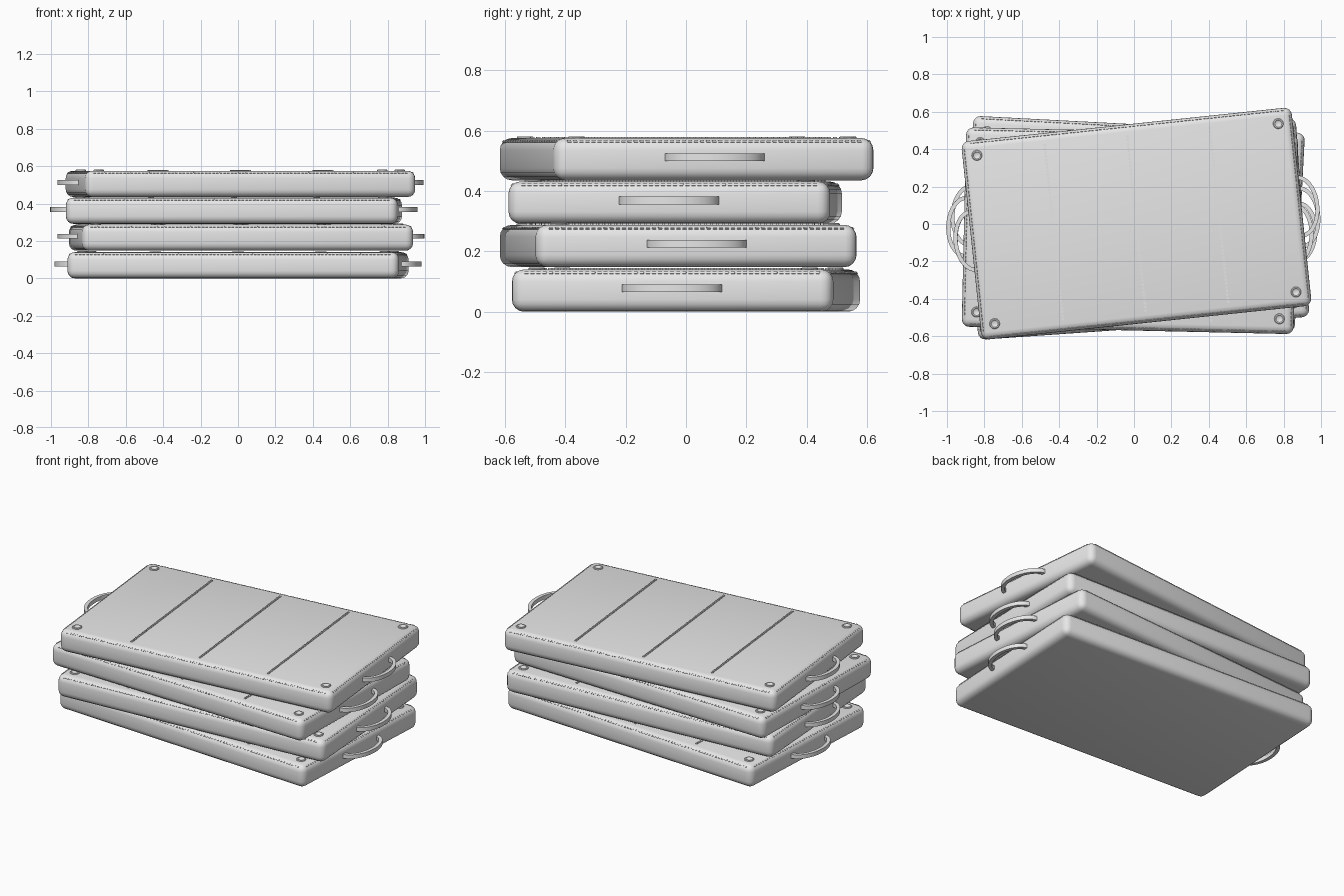
import bpy, bmesh, math
from mathutils import Matrix

if "Cube" in bpy.data.objects:
    bpy.data.objects.remove(bpy.data.objects["Cube"])

L, W, H = 1.775, 1.066, 0.14      # size of one mat
R = 0.04                          # edge rounding
STEP = 0.1437                     # stacking height

grey = bpy.data.materials.new("grey vinyl")
grey.diffuse_color = (0.8, 0.8, 0.8, 1)
grey.use_nodes = True
grey.node_tree.nodes["Principled BSDF"].inputs["Base Color"].default_value = grey.diffuse_color


def finish(bm, name, place, smooth=True):
    bmesh.ops.recalc_face_normals(bm, faces=bm.faces)
    me = bpy.data.meshes.new(name)
    bm.to_mesh(me)
    bm.free()
    me.materials.append(grey)
    ob = bpy.data.objects.new(name, me)
    ob.matrix_world = place
    bpy.context.collection.objects.link(ob)
    if smooth:
        bpy.ops.object.select_all(action='DESELECT')
        ob.select_set(True)
        bpy.context.view_layer.objects.active = ob
        bpy.ops.object.shade_smooth_by_angle(angle=math.radians(35))
    return ob


def box(bm, size, m):
    bmesh.ops.create_cube(bm, size=1, matrix=m @ Matrix.Diagonal((*size, 1)))


def stitch_row(bm, length, m, pitch=0.02, width=0.012, height=0.006):
    """Row of small stitches along the local x axis of m."""
    n = round(length / pitch)
    for i in range(n):
        x = (i - (n - 1) / 2) * length / n
        box(bm, (pitch * 0.65, width, height), m @ Matrix.Translation((x, 0, 0)))


def build_pad(place):
    bm = bmesh.new()
    box(bm, (L, W, H), Matrix.Translation((0, 0, H / 2)))
    bmesh.ops.bevel(bm, geom=bm.edges[:], offset=R, segments=4,
                    profile=0.5, affect='EDGES')
    finish(bm, "mat_pad", place)


def build_stitching(place):
    bm = bmesh.new()
    # three fold lines across the mat
    for i in (-1, 0, 1):
        stitch_row(bm, 0.955, Matrix.Translation((i * L / 4, 0, H + 0.001))
                   @ Matrix.Rotation(math.pi / 2, 4, 'Z'))
    # edge seams on the rounded top border
    d = R * (1 - math.sqrt(0.5))
    for k in range(4):
        length, reach = ((L, W), (W, L))[k % 2]
        m = (Matrix.Rotation(k * math.pi / 2, 4, 'Z')
             @ Matrix.Translation((0, -reach / 2 + d, H - d))
             @ Matrix.Rotation(math.pi / 4, 4, 'X'))
        stitch_row(bm, length - 2 * R, m, width=0.008, height=0.005)
    finish(bm, "mat_stitching", place, smooth=False)


def build_eyelets(place):
    # stepped ring profile (radius, height) spun around each corner point
    profile = [(0.028, -0.004), (0.028, 0.003), (0.025, 0.006), (0.019, 0.006),
               (0.016, 0.003), (0.013, 0.001), (0.0, 0.001)]
    bm = bmesh.new()
    n = 20
    for sx in (-1, 1):
        for sy in (-1, 1):
            rings = []
            for r, z in profile[:-1]:
                rings.append([bm.verts.new((sx * 0.81 + r * math.cos(a * math.tau / n),
                                            sy * 0.4525 + r * math.sin(a * math.tau / n),
                                            H + z)) for a in range(n)])
            for a, b in zip(rings, rings[1:]):
                for i in range(n):
                    j = (i + 1) % n
                    bm.faces.new((a[i], a[j], b[j], b[i]))
            bm.faces.new(rings[-1])
    finish(bm, "mat_eyelets", place)


def build_handle(place, side):
    # flat strap swept along half an ellipse
    bm = bmesh.new()
    n, t, h = 20, 0.022, 0.025
    rings = []
    for i in range(n + 1):
        a = -math.pi / 2 + math.pi * i / n
        c, s = math.cos(a), math.sin(a)
        ring = []
        for k, z in ((0, -h / 2), (t, -h / 2), (t, h / 2), (0, h / 2)):
            ring.append(bm.verts.new((side * (L / 2 - 0.012 + (0.107 - k) * c),
                                      (0.167 - k) * s, 0.077 + z)))
        rings.append(ring)
    for a, b in zip(rings, rings[1:]):
        for k in range(4):
            bm.faces.new((a[k], a[(k + 1) % 4], b[(k + 1) % 4], b[k]))
    bm.faces.new(rings[0])
    bm.faces.new(rings[-1])
    finish(bm, "strap_handle", place)


# four mats, each shifted and turned a little: x, y, degrees
stack = [(0.0, 0.0, -3.0), (0.016, -0.026, 4.0), (-0.022, -0.036, -1.3), (0.013, 0.002, 6.0)]
for i, (x, y, turn) in enumerate(stack):
    place = (Matrix.Translation((x, y, i * STEP + 0.004))
             @ Matrix.Rotation(math.radians(turn), 4, 'Z'))
    if i == 0:
        place.translation.z = 0
    build_pad(place)
    build_stitching(place)
    build_eyelets(place)
    for side in (-1, 1):
        build_handle(place, side)
